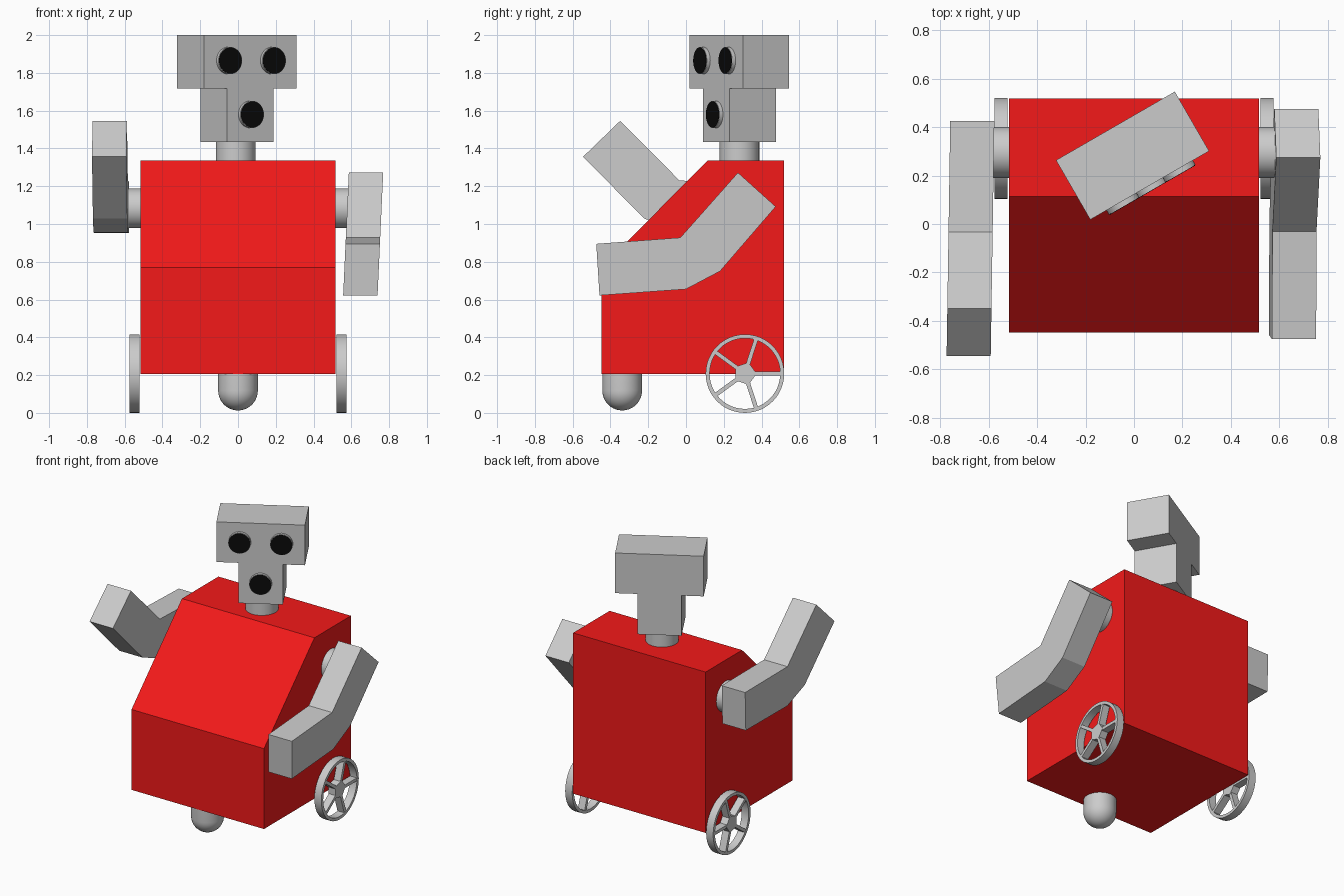
import bpy, bmesh
from math import sin, cos, pi, radians, hypot
from mathutils import Matrix, Vector

if "Cube" in bpy.data.objects:
    bpy.data.objects.remove(bpy.data.objects["Cube"])


def material(name, color):
    m = bpy.data.materials.new(name)
    m.diffuse_color = color
    m.use_nodes = True
    m.node_tree.nodes["Principled BSDF"].inputs["Base Color"].default_value = m.diffuse_color
    return m


red = material("red_paint", (0.9, 0.01, 0.01, 1))
black = material("black_glass", (0.003, 0.003, 0.003, 1))


def finish(name, bm, mat=None, smooth=False):
    bmesh.ops.recalc_face_normals(bm, faces=bm.faces)
    me = bpy.data.meshes.new(name)
    bm.to_mesh(me)
    bm.free()
    ob = bpy.data.objects.new(name, me)
    bpy.context.collection.objects.link(ob)
    if mat:
        me.materials.append(mat)
    if smooth:
        bpy.ops.object.select_all(action='DESELECT')
        ob.select_set(True)
        bpy.context.view_layer.objects.active = ob
        bpy.ops.object.shade_smooth_by_angle(angle=radians(40))
    return ob


def prism(bm, pts, x0, x1):
    """Extrude a (y, z) profile along x."""
    f = bm.faces.new([bm.verts.new((x0, y, z)) for y, z in pts])
    ext = bmesh.ops.extrude_face_region(bm, geom=[f])["geom"]
    new = [v for v in ext if isinstance(v, bmesh.types.BMVert)]
    bmesh.ops.translate(bm, verts=new, vec=(x1 - x0, 0, 0))


def cylinder(name, a, b, r, mat=None):
    """Cylinder from point a to point b."""
    a, b = Vector(a), Vector(b)
    d = b - a
    rot = d.to_track_quat('Z', 'Y').to_matrix().to_4x4()
    bm = bmesh.new()
    bmesh.ops.create_cone(bm, cap_ends=True, segments=40, radius1=r, radius2=r, depth=d.length,
                          matrix=Matrix.Translation((a + b) / 2) @ rot)
    return finish(name, bm, mat, smooth=True)


def lathe(bm, profile, matrix, steps=48):
    """Spin a (radius, height) profile around the local z axis."""
    vs = [bm.verts.new((r, 0, h)) for r, h in profile]
    es = [bm.edges.new(p) for p in zip(vs, vs[1:])]
    geom = vs + es
    bmesh.ops.spin(bm, geom=geom, cent=(0, 0, 0), axis=(0, 0, 1), angle=2 * pi, steps=steps)
    bmesh.ops.remove_doubles(bm, verts=bm.verts, dist=1e-4)
    bmesh.ops.transform(bm, matrix=matrix, verts=bm.verts)


# Body: box with sloping chest
bm = bmesh.new()
prism(bm, [(-0.447, 0.205), (0.518, 0.205), (0.518, 1.335), (0.113, 1.335), (-0.447, 0.77)], -0.515, 0.515)
finish("body", bm, red)

# Neck
cylinder("neck", (-0.012, 0.283, 1.32), (-0.012, 0.283, 1.45), 0.105)

# Head: T-shaped block turned 30 degrees
head = Matrix.Translation((-0.006, 0.282, 0)) @ Matrix.Rotation(radians(30), 4, 'Z')
H = 0.1415
bm = bmesh.new()
prism(bm, [(-H, 1.435), (H, 1.435), (H, 1.718), (2 * H, 1.718), (2 * H, 2), (-2 * H, 2),
           (-2 * H, 1.718), (-H, 1.718)], -H, H)
bmesh.ops.transform(bm, matrix=head @ Matrix.Rotation(radians(90), 4, 'Z'), verts=bm.verts)
finish("head", bm)

# Eyes and mouth: grey rim with black face
for name, x, z in (("eye_left", -0.134, 1.865), ("eye_right", 0.134, 1.865), ("mouth", 0, 1.58)):
    cylinder(name + "_rim", head @ Vector((x, -H + 0.01, z)), head @ Vector((x, -H - 0.021, z)), 0.072)
    cylinder(name, head @ Vector((x, -H, z)), head @ Vector((x, -H - 0.023, z)), 0.069, black)

# Arms: one bent profile; the left one is swung up about the shoulder
SY, SZ = 0.295, 1.083
arm = [(-0.475, 0.895), (-0.03, 0.928), (0.275, 1.272), (0.475, 1.092), (0.18, 0.75), (0, 0.655), (-0.458, 0.622)]


def make_arm(name, x, swing, lean_y, lean_z):
    c, s = cos(swing), sin(swing)
    pts = [(SY + (y - SY) * c - (z - SZ) * s, SZ + (y - SY) * s + (z - SZ) * c) for y, z in arm]
    bm = bmesh.new()
    prism(bm, pts, x - 0.091, x + 0.091)
    for v in bm.verts:
        v.co.x += lean_y * (v.co.y - SY) + lean_z * (v.co.z - SZ)
    finish(name, bm)


make_arm("right_arm", 0.669, 0, 0, 0.046)
make_arm("left_arm", -0.669, radians(-49.5), 0.0155, 0)

# Shoulders and spoked wheels on both sides
WY, WZ = 0.312, 0.208
for side, s in (("right", 1), ("left", -1)):
    cylinder(side + "_shoulder", (s * 0.5, SY, SZ), (s * 0.59, SY, SZ), 0.105)

    to_wheel = Matrix.Translation((s * 0.548, WY, WZ)) @ Matrix.Rotation(pi / 2, 4, 'Y')
    bm = bmesh.new()
    ri, ro, w = 0.187, 0.208, 0.027
    lathe(bm, [(ri, -w), (ro, -w), (ro, w), (ri, w), (ri, -w)], to_wheel)
    finish(side + "_wheel_rim", bm, smooth=True)

    bm = bmesh.new()
    prism(bm, [(WY + 0.062 * cos(i * 0.4 * pi), WZ + 0.062 * sin(i * 0.4 * pi)) for i in range(5)],
          s * 0.548 - w, s * 0.548 + w)
    finish(side + "_wheel_hub", bm)

    bm = bmesh.new()
    for i in range(5):
        c, n = cos(i * 0.4 * pi), sin(i * 0.4 * pi)
        prism(bm, [(WY + r * c - t * n, WZ + r * n + t * c)
                   for r, t in ((0.04, -0.011), (0.192, -0.011), (0.192, 0.011), (0.04, 0.011))],
              s * 0.548 - w + 0.001, s * 0.548 + w - 0.001)
    finish(side + "_wheel_spokes", bm)

# Front caster: short post with round tip
R = 0.105
bm = bmesh.new()
lathe(bm, [(0, 0.22), (R, 0.22)] + [(R * cos(a * pi / 20), 0.118 - R * sin(a * pi / 20)) for a in range(11)],
      Matrix.Translation((0, -0.338, 0)), 40)
finish("front_caster", bm, smooth=True)
